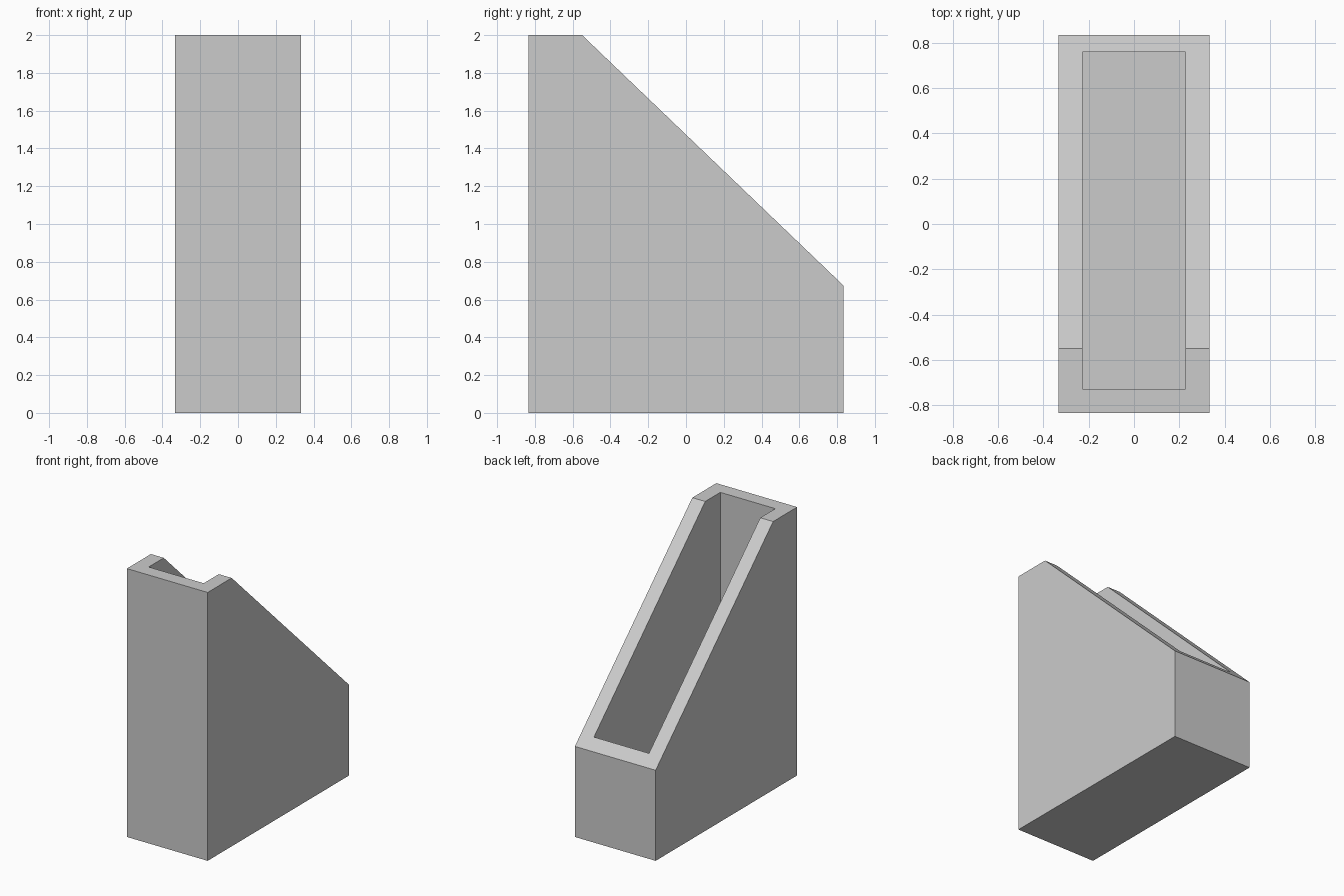
import bpy
import bmesh

default = bpy.data.objects.get("Cube")
if default:
    bpy.data.objects.remove(default, do_unlink=True)

# Overall sizes and wall thicknesses
HALF_W, HALF_D, HEIGHT = 0.333, 0.833, 2.0
SIDE, TALL_WALL, LOW_WALL, FLOOR = 0.106, 0.105, 0.073, 0.1
SLOPE_START, LOW_TOP = -0.55, 0.675

grey = bpy.data.materials.new("light grey")
grey.use_nodes = True
colour = (0.6, 0.6, 0.6, 1)
grey.diffuse_color = colour
grey.node_tree.nodes["Principled BSDF"].inputs["Base Color"].default_value = colour


def prism(name, profile, half_width):
    """Extrude a (y, z) profile across x, centred on x = 0."""
    bm = bmesh.new()
    face = bm.faces.new([bm.verts.new((-half_width, y, z)) for y, z in profile])
    extruded = bmesh.ops.extrude_face_region(bm, geom=[face])["geom"]
    verts = [v for v in extruded if isinstance(v, bmesh.types.BMVert)]
    bmesh.ops.translate(bm, verts=verts, vec=(2 * half_width, 0, 0))
    bmesh.ops.recalc_face_normals(bm, faces=bm.faces)
    mesh = bpy.data.meshes.new(name)
    bm.to_mesh(mesh)
    bm.free()
    mesh.materials.append(grey)
    obj = bpy.data.objects.new(name, mesh)
    bpy.context.collection.objects.link(obj)
    return obj


# Solid file holder body with a sloping top
holder = prism("file_holder", [
    (-HALF_D, 0), (HALF_D, 0), (HALF_D, LOW_TOP),
    (SLOPE_START, HEIGHT), (-HALF_D, HEIGHT)], HALF_W)

# Storage pocket, open through the top
near, far = -HALF_D + TALL_WALL, HALF_D - LOW_WALL
cutter = prism("pocket_cutter", [
    (near, FLOOR), (far, FLOOR), (far, HEIGHT + 1), (near, HEIGHT + 1)],
    HALF_W - SIDE)
cutter.hide_render = True

cut = holder.modifiers.new("pocket", 'BOOLEAN')
cut.operation = 'DIFFERENCE'
cut.solver = 'EXACT'
cut.object = cutter
bpy.context.view_layer.objects.active = holder
bpy.ops.object.modifier_apply(modifier=cut.name)
bpy.data.objects.remove(cutter, do_unlink=True)
